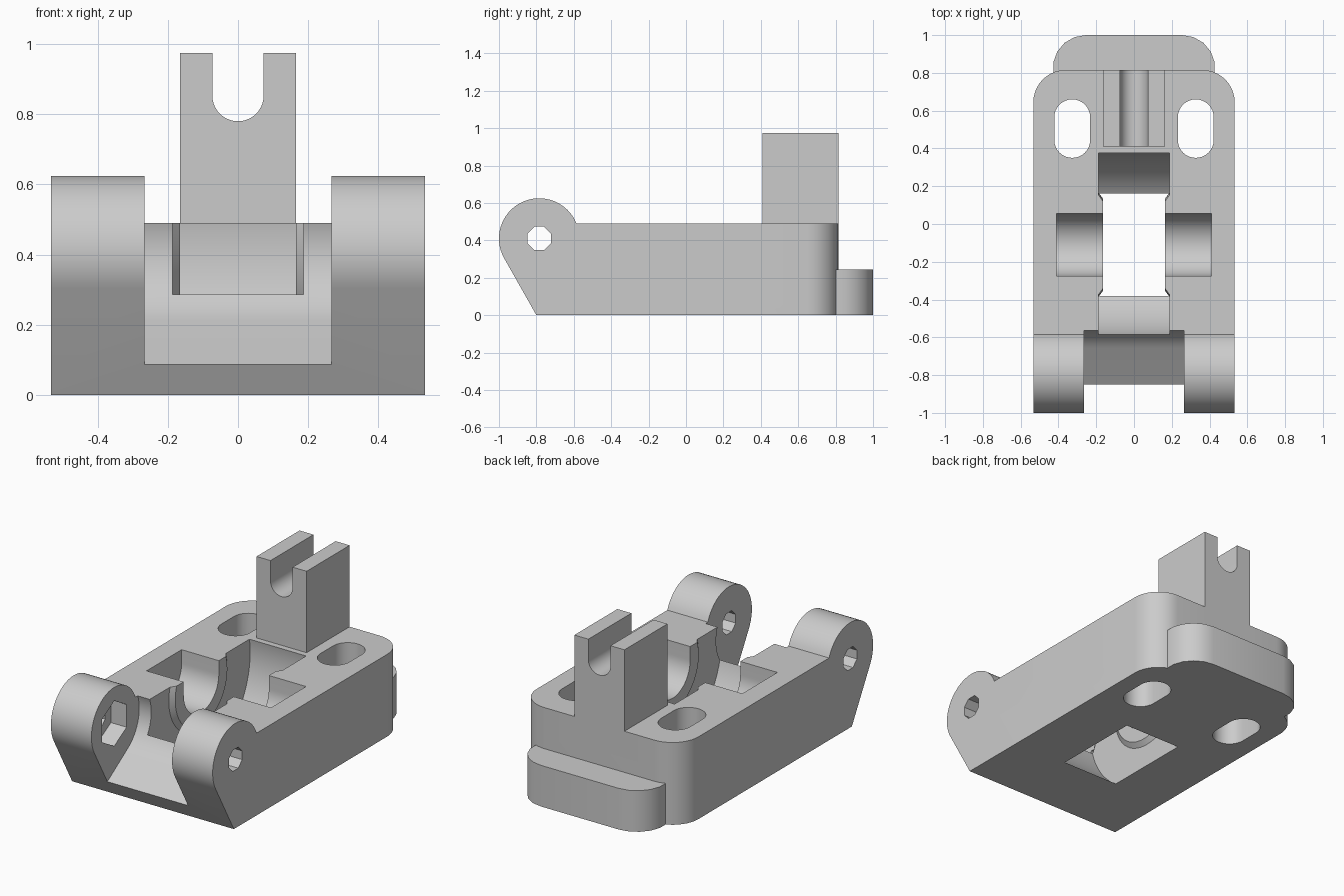
import bpy, bmesh
from math import sin, cos, radians
from mathutils import Matrix

if "Cube" in bpy.data.objects:
    bpy.data.objects.remove(bpy.data.objects["Cube"], do_unlink=True)

GREY = (0.6, 0.6, 0.6, 1)
mat = bpy.data.materials.new("plain grey")
mat.use_nodes = True
mat.diffuse_color = GREY
mat.node_tree.nodes["Principled BSDF"].inputs["Base Color"].default_value = GREY


def arc(cx, cy, r, start, end, n):
    angles = [radians(start + (end - start) * i / n) for i in range(n + 1)]
    return [(cx + r * cos(a), cy + r * sin(a)) for a in angles]


def ngon(cx, cy, r, n, turn=0):
    return arc(cx, cy, r, turn, turn + 360, n)[:-1]


def finish(bm, name):
    bmesh.ops.recalc_face_normals(bm, faces=bm.faces)
    mesh = bpy.data.meshes.new(name)
    bm.to_mesh(mesh)
    bm.free()
    mesh.materials.append(mat)
    ob = bpy.data.objects.new(name, mesh)
    bpy.context.collection.objects.link(ob)
    return ob


def prism(name, pts, axis, lo, hi, round_back=0):
    """Extrude a 2D outline along one axis, optionally rounding the back corners."""
    place = {"x": lambda p, t: (t, p[0], p[1]),
             "y": lambda p, t: (p[0], t, p[1]),
             "z": lambda p, t: (p[0], p[1], t)}[axis]
    bm = bmesh.new()
    a = [bm.verts.new(place(p, lo)) for p in pts]
    b = [bm.verts.new(place(p, hi)) for p in pts]
    bm.faces.new(a)
    bm.faces.new(b[::-1])
    for i in range(len(pts)):
        j = (i + 1) % len(pts)
        bm.faces.new((a[i], b[i], b[j], a[j]))
    if round_back:
        ymax = max(v.co.y for v in bm.verts)
        corners = [e for e in bm.edges
                   if all(v.co.y > ymax - 1e-4 for v in e.verts)
                   and abs(e.verts[0].co.z - e.verts[1].co.z) > 0.1]
        bmesh.ops.bevel(bm, geom=corners, offset=round_back, segments=10,
                        profile=0.5, affect="EDGES")
    return finish(bm, name)


def combine(target, tool, op="DIFFERENCE"):
    mod = target.modifiers.new("combine", "BOOLEAN")
    mod.operation, mod.solver, mod.object = op, "EXACT", tool
    bpy.context.view_layer.objects.active = target
    bpy.ops.object.modifier_apply(modifier=mod.name)
    bpy.data.objects.remove(tool, do_unlink=True)


HALF, TOP, BACK = 0.533, 0.49, 0.815
PIN_Y, PIN_Z = -0.785, 0.41
AXLE_Y, AXLE_Z = -0.11, 0.41

# Body with hinge lugs, seen from the side
side = [(-0.8, 0), (BACK, 0), (BACK, TOP)] + arc(PIN_Y, PIN_Z, 0.215, 21.8, 209.5, 32)
body = prism("bracket_body", side, "x", -HALF, HALF, round_back=0.17)

# Forked post
post = prism("post", [(-0.165, 0.4), (0.165, 0.4), (0.165, 0.975), (-0.165, 0.975)],
             "y", 0.41, BACK)
fork = [(0.073, 1.1), (-0.073, 1.1)] + arc(0, 0.853, 0.073, 180, 360, 20)
combine(post, prism("fork_cutter", fork, "y", 0.3, 1))
combine(body, post, "UNION")

# Low back tab with rounded ends
right_end = arc(0.255, 0.825, 0.175, -10, 90, 5)
outline = [(0.38, 0.72)] + right_end
outline += [(-x, y) for x, y in reversed(outline)]
combine(body, prism("back_tab", outline, "z", 0, 0.245), "UNION")

# Clearance between the lugs: sloping floor running into a concave wall
gap = arc(PIN_Y, PIN_Z, 0.235, -57, 90, 28) + [(-1.2, 0.645), (-1.2, -0.14)]
combine(body, prism("lug_gap_cutter", gap, "x", -0.266, 0.266))

# Wheel well, leaving a tapered boss on each wall
well = prism("wheel_well_cutter", ngon(AXLE_Y, AXLE_Z, 0.4915, 96), "x", -0.187, 0.187)
for s in (-1, 1):
    bm = bmesh.new()
    bmesh.ops.create_cone(bm, cap_ends=True, segments=64, radius1=0.245,
                          radius2=0.285, depth=0.03)
    # narrow end faces the middle of the well
    bm.transform(Matrix.Translation((s * 0.18, AXLE_Y, AXLE_Z))
                 @ Matrix.Rotation(radians(90 * s), 4, "Y"))
    combine(well, finish(bm, "boss"))
combine(body, well)

# Axle cradle, open at the top
cradle = [(AXLE_Y + 0.165, 0.7), (AXLE_Y - 0.165, 0.7)] + arc(AXLE_Y, AXLE_Z, 0.165, 180, 360, 32)
combine(body, prism("axle_cutter", cradle, "x", -0.41, 0.41))

# Mounting slots
for s in (-1, 1):
    slot = arc(s * 0.327, 0.565, 0.095, 0, 180, 16) + arc(s * 0.327, 0.445, 0.095, 180, 360, 16)
    combine(body, prism("slot_cutter", slot, "z", -0.2, 0.7))

# Pin hole through both lugs, nut recess inside one of them
combine(body, prism("pin_cutter", ngon(PIN_Y, PIN_Z, 0.068, 8, 22.5), "x", -0.7, 0.7))
combine(body, prism("nut_cutter", ngon(PIN_Y, PIN_Z, 0.135, 6, 30), "x", -0.37, -0.2))

bpy.ops.object.select_all(action="DESELECT")
body.select_set(True)
bpy.context.view_layer.objects.active = body
bpy.ops.object.shade_smooth_by_angle(angle=radians(30))
